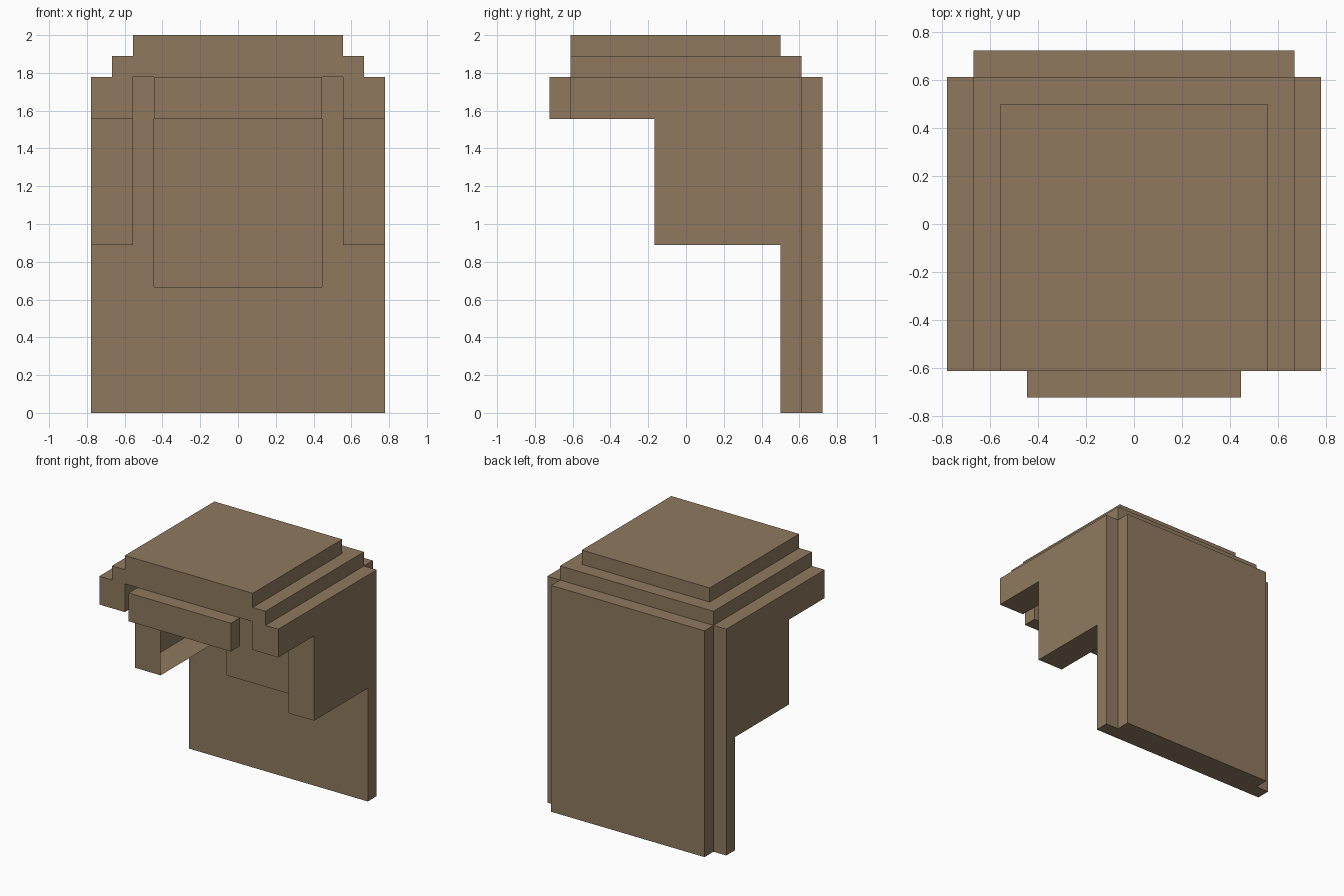
import bpy
import bmesh
from mathutils import Vector

cube = bpy.data.objects.get("Cube")
if cube:
    bpy.data.objects.remove(cube, do_unlink=True)

U = 1 / 9  # one grid step of the blocky design

mat = bpy.data.materials.new("warm brown")
mat.use_nodes = True
brown = (0.275, 0.191, 0.114, 1)
mat.diffuse_color = brown
mat.node_tree.nodes["Principled BSDF"].inputs["Base Color"].default_value = brown


def block(name, x, y, z, open_side=None, window=None):
    """Box from ranges in grid steps; open_side drops the face with that normal,
    window = (x range, z range) cuts an opening in the front face."""
    bm = bmesh.new()
    bmesh.ops.create_cube(bm, size=1)
    for v in bm.verts:
        v.co = Vector([(r[0] if c < 0 else r[1]) * U for c, r in zip(v.co, (x, y, z))])
    bm.normal_update()
    if open_side:
        gone = [f for f in bm.faces if f.normal.dot(Vector(open_side)) > 0.9]
        bmesh.ops.delete(bm, geom=gone, context='FACES_ONLY')
    if window:
        front = next(f for f in bm.faces if f.normal.y < -0.9)
        outer = list(front.verts)
        mid = front.calc_center_median()
        inner = []
        for v in outer:
            wx = window[0][0 if v.co.x < mid.x else 1]
            wz = window[1][0 if v.co.z < mid.z else 1]
            inner.append(bm.verts.new((wx * U, v.co.y, wz * U)))
        bmesh.ops.delete(bm, geom=[front], context='FACES_ONLY')
        for i in range(4):
            j = (i + 1) % 4
            bm.faces.new((outer[i], outer[j], inner[j], inner[i]))
    mesh = bpy.data.meshes.new(name)
    bm.to_mesh(mesh)
    bm.free()
    mesh.materials.append(mat)
    obj = bpy.data.objects.new(name, mesh)
    bpy.context.collection.objects.link(obj)
    return obj


# Stepped crown
block("crown_top", (-5, 5), (-5.5, 4.5), (17, 18))
block("crown_base", (-6, 6), (-5.5, 5.5), (16, 17))

# Bar across the forehead
block("front_bar", (-4, 4), (-6.5, -5.5), (14, 16))

# Side brims, with side walls hollow towards the middle
for side, s in (("left", 1), ("right", -1)):
    x = sorted((5 * s, 7 * s))
    block(side + "_brim", x, (-5.5, 4.5), (14, 16))
    block(side + "_wall", x, (-1.5, 4.5), (8, 14), open_side=(-s, 0, 0))

# Long back: thin shell with a square opening, and an outer layer
block("back_panel", (-7, 7), (4.5, 5.5), (0, 16), window=((-4, 4), (6, 14)))
block("back_outer_panel", (-6, 6), (5.5, 6.5), (0, 16))
